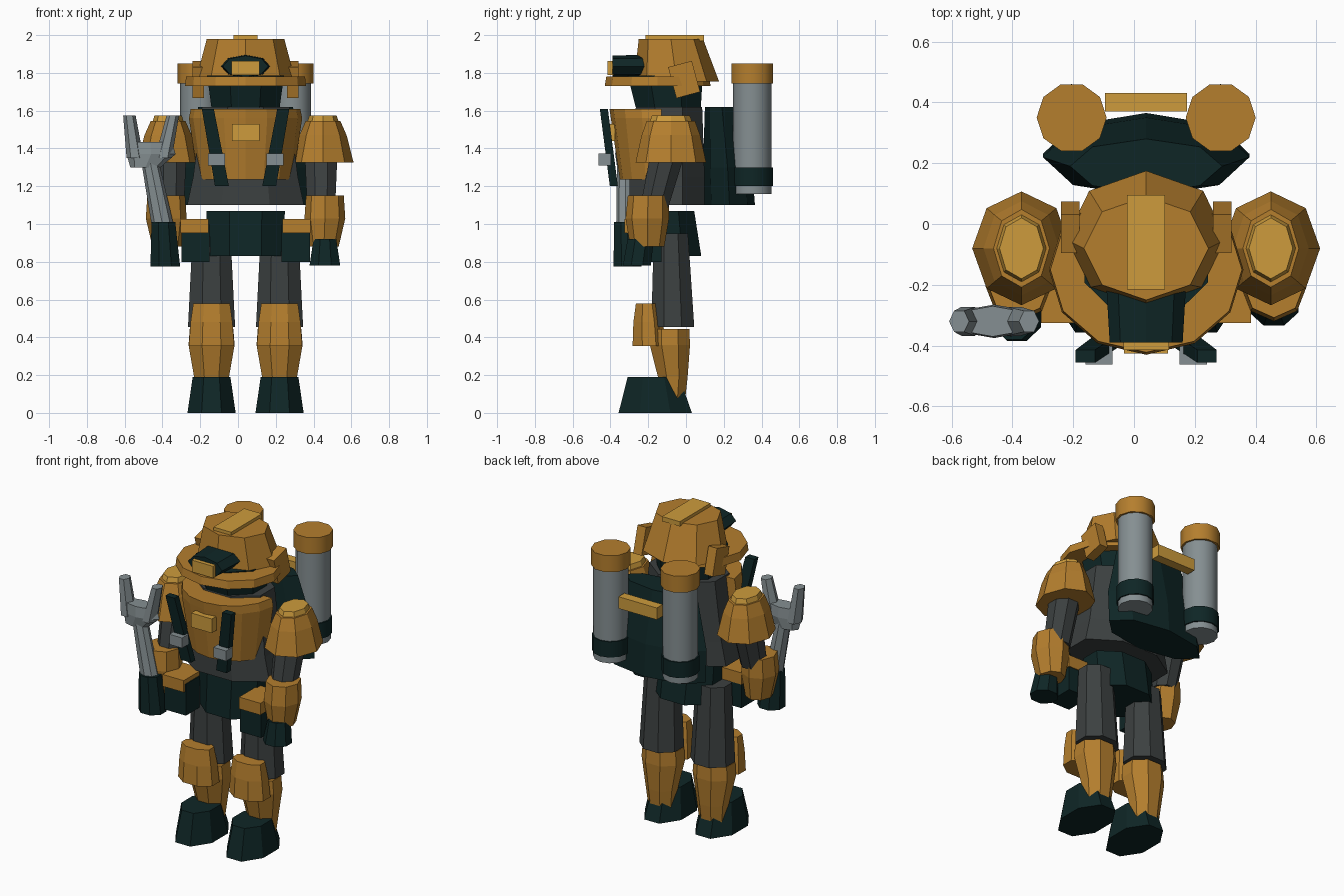
import bpy, bmesh, math
from mathutils import Matrix, Vector

if "Cube" in bpy.data.objects:
    bpy.data.objects.remove(bpy.data.objects["Cube"], do_unlink=True)

CX = 0.04  # body centre line


def material(name, rgb):
    m = bpy.data.materials.new(name)
    m.use_nodes = True
    col = (*rgb, 1)
    m.diffuse_color = col
    m.node_tree.nodes["Principled BSDF"].inputs["Base Color"].default_value = col
    return m


ORANGE = material("orange armor", (0.46, 0.21, 0.027))
YELLOW = material("yellow trim", (0.61, 0.33, 0.046))
GRAY = material("dark gray cloth", (0.045, 0.052, 0.052))
GREEN = material("dark green rubber", (0.0045, 0.019, 0.019))
METAL = material("gray metal", (0.235, 0.275, 0.287))


def finish(name, bm, mat, smooth=False):
    bmesh.ops.recalc_face_normals(bm, faces=bm.faces)
    me = bpy.data.meshes.new(name)
    bm.to_mesh(me)
    bm.free()
    me.materials.append(mat)
    ob = bpy.data.objects.new(name, me)
    bpy.context.collection.objects.link(ob)
    if smooth:
        bpy.ops.object.select_all(action="DESELECT")
        ob.select_set(True)
        bpy.context.view_layer.objects.active = ob
        bpy.ops.object.shade_smooth_by_angle(angle=math.radians(40))
    return ob


def loft(name, mat, rings, n=8, phase=0.0, arc=1.0, smooth=False):
    """Stack of level elliptical rings (x, y, z, rx, ry); arc < 1 gives an open-backed sector."""
    bm = bmesh.new()
    count = n if arc == 1 else n + 1
    rows = []
    for x, y, z, rx, ry in rings:
        row = []
        for i in range(count):
            a = math.tau * arc * i / n + phase
            row.append(bm.verts.new((x + rx * math.cos(a), y + ry * math.sin(a), z)))
        rows.append(row)
    for lo, hi in zip(rows, rows[1:]):
        for i in range(count):
            j = (i + 1) % count
            bm.faces.new((lo[i], lo[j], hi[j], hi[i]))
    bm.faces.new(rows[0])
    bm.faces.new(rows[-1])
    return finish(name, bm, mat, smooth)


def box(name, mat, centre, size, rot=Matrix()):
    bm = bmesh.new()
    bmesh.ops.create_cube(bm, size=1)
    bm.transform(Matrix.Translation(centre) @ rot @ Matrix.Diagonal((*size, 1)))
    return finish(name, bm, mat)


EIGHTH = math.pi / 8

# Helmet with brim, ridge and head below
loft("helmet", ORANGE, [(CX, -0.05, 1.755, 0.265, 0.225), (CX, -0.08, 1.98, 0.205, 0.17)])
loft("helmet_brim", ORANGE, [(CX, -0.15, 1.73, 0.32, 0.28), (CX, -0.15, 1.78, 0.315, 0.272)], n=12)
box("helmet_ridge", YELLOW, (CX, -0.06, 1.985), (0.125, 0.31, 0.03))
loft("head", GREEN, [(CX, -0.09, 1.58, 0.19, 0.18), (CX, -0.11, 1.785, 0.22, 0.215)], phase=EIGHTH)

# Headlamp: short barrel facing forward
bm = bmesh.new()
bmesh.ops.create_cone(bm, cap_ends=True, segments=8, radius1=0.13, radius2=0.12, depth=0.17)
bm.transform(Matrix.Translation((CX, -0.305, 1.835)) @ Matrix.Diagonal((1, 1, 0.47, 1))
             @ Matrix.Rotation(math.pi / 2, 4, "X"))
bm.transform(Matrix.Translation((0, 0, 0)))
finish("headlamp", bm, GREEN)
box("headlamp_lens", YELLOW, (CX, -0.4, 1.825), (0.15, 0.03, 0.075))

# Torso, front vest and chest plate
loft("torso", GRAY, [(CX, -0.1, 1.1, 0.335, 0.215), (CX, -0.1, 1.25, 0.3, 0.215),
                     (CX, -0.09, 1.62, 0.25, 0.19)], phase=EIGHTH)
loft("vest", ORANGE, [(CX, -0.13, 1.235, 0.25, 0.22), (CX, -0.13, 1.56, 0.3, 0.268),
                      (CX, -0.13, 1.61, 0.29, 0.275)], n=8, phase=math.pi, arc=0.5)
box("chest_plate", YELLOW, (CX, -0.4, 1.485), (0.145, 0.05, 0.09))

# Hips
loft("hips", GREEN, [(CX, -0.09, 0.83, 0.22, 0.185), (CX, -0.1, 1.07, 0.225, 0.155)], phase=EIGHTH)

# Backpack and its crossbar
loft("backpack", GREEN, [(CX, 0.23, 1.1, 0.34, 0.135), (CX, 0.22, 1.3, 0.34, 0.13),
                         (CX, 0.19, 1.62, 0.25, 0.09)])
box("tank_crossbar", YELLOW, (CX, 0.4, 1.56), (0.27, 0.06, 0.075))

for side, s in (("left", 1), ("right", -1)):
    def X(d):
        return CX + s * d

    # Ear guard, tilted on the side of the helmet
    box(side + "_ear_guard", ORANGE, (X(0.25), -0.01, 1.765), (0.06, 0.13, 0.17),
        Matrix.Rotation(math.radians(15), 4, "X"))

    # Shoulder strap and buckle: a slanted slab hugging the vest
    top, low = Vector((X(0.2), -0.435, 1.61)), Vector((X(0.125), -0.382, 1.2))
    loft(side + "_strap", GREEN, [(*low, 0.052, 0.03), (*top, 0.045, 0.03)], n=4, phase=math.pi / 4)
    box(side + "_buckle", METAL, (X(0.155), -0.43, 1.342), (0.09, 0.065, 0.065))

    # Air tank
    tx, ty = X(0.245), 0.35
    loft(side + "_tank", METAL, [(tx, ty, 1.16, 0.102, 0.102), (tx, ty, 1.76, 0.102, 0.102)],
         n=12, smooth=True)
    loft(side + "_tank_cap", ORANGE, [(tx, ty, 1.745, 0.115, 0.115), (tx, ty, 1.85, 0.115, 0.115)],
         n=10, smooth=True)
    loft(side + "_tank_band", GREEN, [(tx, ty, 1.2, 0.11, 0.11), (tx, ty, 1.3, 0.11, 0.11)],
         n=12, smooth=True)

    # Shoulder pad with raised cap
    sx, sy = X(0.41), -0.08
    loft(side + "_shoulder_pad", ORANGE, [(sx, sy, 1.325, 0.162, 0.187), (sx, sy, 1.47, 0.125, 0.155),
                                          (sx, sy, 1.545, 0.092, 0.128)])
    loft(side + "_shoulder_cap", YELLOW, [(sx, sy, 1.54, 0.083, 0.112), (sx, sy, 1.575, 0.072, 0.1)])

    # Arm
    loft(side + "_upper_arm", GRAY, [(X(0.4), -0.17, 1.08, 0.08, 0.08), (X(0.4), -0.09, 1.4, 0.095, 0.1)],
         phase=EIGHTH)
    loft(side + "_forearm", ORANGE, [(X(0.415), -0.205, 0.88, 0.078, 0.09),
                                     (X(0.42), -0.205, 1.03, 0.108, 0.115),
                                     (X(0.42), -0.2, 1.15, 0.1, 0.108)])

    # Belt pouch with flap
    box(side + "_pouch", GREEN, (X(0.265), -0.22, 0.9), (0.15, 0.18, 0.2))
    box(side + "_pouch_flap", ORANGE, (X(0.27), -0.225, 0.99), (0.15, 0.2, 0.075))

    # Leg
    lx = X(0.18)
    loft(side + "_thigh", GRAY, [(lx, -0.07, 0.455, 0.135, 0.123), (lx, -0.08, 0.95, 0.108, 0.098)],
         phase=EIGHTH)
    loft(side + "_shin", ORANGE, [(lx, -0.075, 0.06, 0.085, 0.075), (lx, -0.07, 0.19, 0.1, 0.085),
                                  (lx, -0.085, 0.36, 0.132, 0.115), (lx, -0.087, 0.445, 0.125, 0.113)],
         phase=EIGHTH)
    loft(side + "_knee_pad", ORANGE, [(lx, -0.195, 0.355, 0.13, 0.095), (lx, -0.2, 0.48, 0.12, 0.085),
                                      (lx, -0.205, 0.58, 0.105, 0.065)], phase=EIGHTH)
    loft(side + "_boot", GREEN, [(lx, -0.163, 0, 0.138, 0.21), (lx, -0.172, 0.19, 0.108, 0.148)],
         phase=EIGHTH)

# Hands: left hangs down, right grips the wrench
loft("left_hand", GREEN, [(X(-0.42), -0.26, 0.78, 0.088, 0.08), (X(-0.42), -0.24, 0.92, 0.065, 0.075)],
     phase=EIGHTH)
loft("right_hand", GREEN, [(-0.385, -0.31, 0.775, 0.085, 0.08), (-0.395, -0.32, 1.01, 0.068, 0.065)],
     phase=EIGHTH)

# Wrench: handle, jaw base and two prongs
loft("wrench_handle", METAL, [(-0.39, -0.32, 0.95, 0.06, 0.05), (-0.475, -0.32, 1.38, 0.045, 0.045)])
loft("wrench_jaw", METAL, [(-0.49, -0.32, 1.3, 0.08, 0.045), (-0.46, -0.32, 1.37, 0.13, 0.055),
                           (-0.465, -0.32, 1.435, 0.115, 0.05)])
for name, low_x, high_x in (("wrench_outer_prong", -0.545, -0.575), ("wrench_inner_prong", -0.395, -0.345)):
    loft(name, METAL, [(low_x, -0.32, 1.35, 0.045, 0.055), (high_x, -0.32, 1.575, 0.033, 0.04)], n=6)
